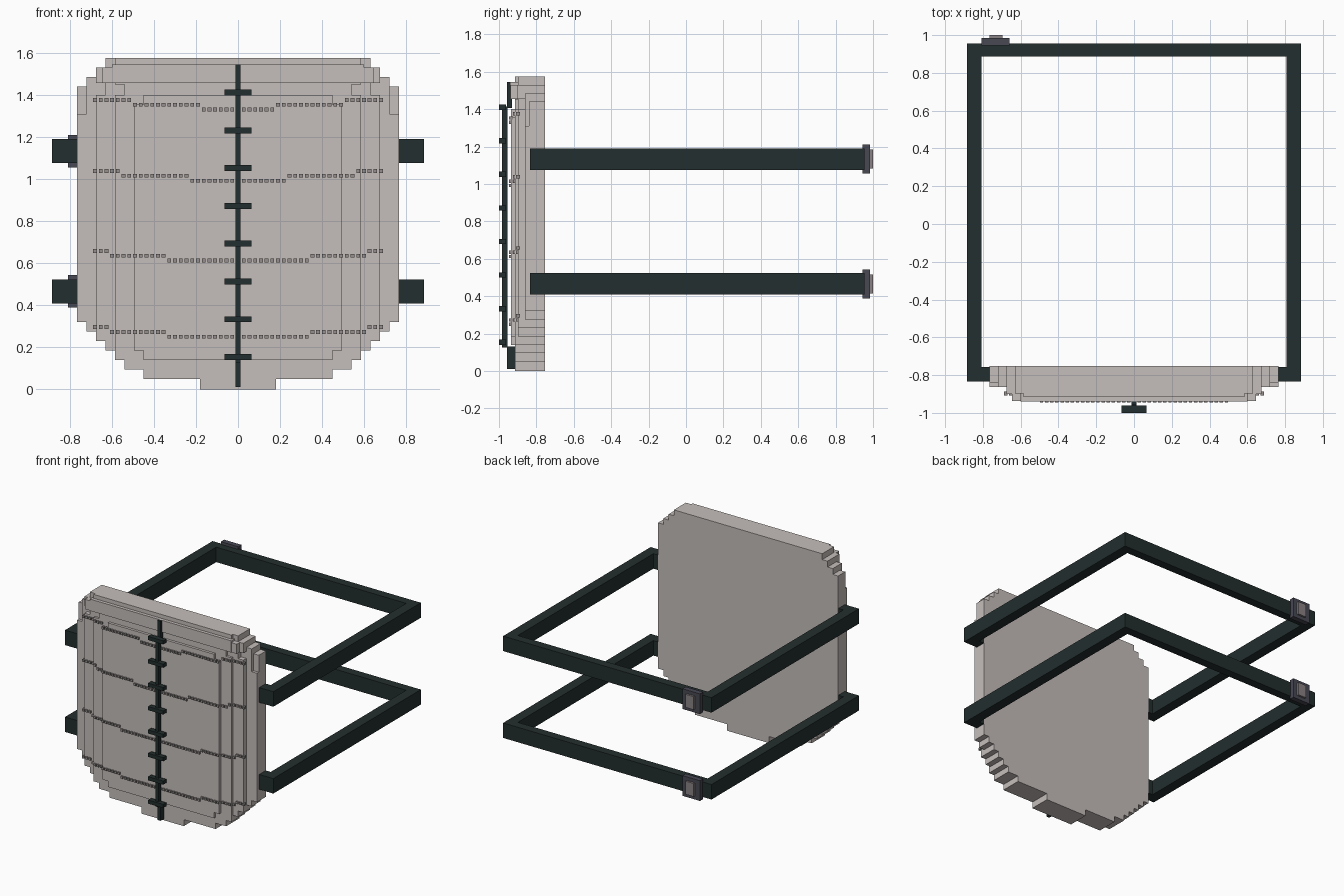
import bpy, bmesh

if "Cube" in bpy.data.objects:
    bpy.data.objects.remove(bpy.data.objects["Cube"])


def material(name, rgb):
    m = bpy.data.materials.new(name)
    lin = [((c / 255 + 0.055) / 1.055) ** 2.4 for c in rgb]
    m.diffuse_color = (*lin, 1)
    m.use_nodes = True
    m.node_tree.nodes["Principled BSDF"].inputs["Base Color"].default_value = m.diffuse_color
    return m


SHELL = material("warm grey shell", (197, 190, 187))
STITCH = material("mid grey stitching", (150, 144, 142))
STRAP = material("dark green black strap", (35, 46, 46))
BUCKLE = material("slate buckle", (72, 72, 84))
PLATE = material("pale buckle plate", (138, 130, 134))


def finish(name, bm, mat):
    bmesh.ops.recalc_face_normals(bm, faces=bm.faces)
    me = bpy.data.meshes.new(name)
    bm.to_mesh(me)
    bm.free()
    me.materials.append(mat)
    ob = bpy.data.objects.new(name, me)
    bpy.context.collection.objects.link(ob)
    return ob


def add_box(bm, x0, x1, y0, y1, z0, z1):
    vs = bmesh.ops.create_cube(bm, size=1)["verts"]
    for v in vs:
        v.co = ((x0 + x1) / 2 + v.co.x * (x1 - x0),
                (y0 + y1) / 2 + v.co.y * (y1 - y0),
                (z0 + z1) / 2 + v.co.z * (z1 - z0))


def boxes(name, mat, *dims):
    bm = bmesh.new()
    for d in dims:
        add_box(bm, *d)
    return finish(name, bm, mat)


def stepped_plate(name, rows, limit, y_back, y_front):
    """Symmetric stair-edged plate; rows are (bottom z, half width), last is the top z."""
    side = []
    for (z0, w), (z1, _) in zip(rows, rows[1:]):
        w = min(w, limit)
        if side and abs(side[-1][0] - w) < 1e-6:
            side[-1] = (w, z1)
        else:
            side += [(w, z0), (w, z1)]
    outline = side + [(-x, z) for x, z in reversed(side)]
    bm = bmesh.new()
    face = bm.faces.new([bm.verts.new((x, y_back, z)) for x, z in outline])
    ext = bmesh.ops.extrude_face_region(bm, geom=[face])["geom"]
    for v in ext:
        if isinstance(v, bmesh.types.BMVert):
            v.co.y = y_front
    return finish(name, bm, SHELL)


# Shell: layered plates whose edges climb in small steps
BACK = -0.753
rows = [(0, 0.18), (0.05, 0.45), (0.095, 0.54), (0.14, 0.585), (0.185, 0.63),
        (0.23, 0.675), (0.275, 0.72), (0.32, 0.765), (1.31, 0.72),
        (1.485, 0.675), (1.53, 0.63), (1.575, 0)]
upper = [(0.275, 0.675), (1.40, 0.63), (1.45, 0.0)]
stepped_plate("shell_back_plate", rows, 0.765, BACK, -0.862)
boxes("shell_shoulders", SHELL,
      *[(s * 0.7425 - 0.0225, s * 0.7425 + 0.0225, -0.84, BACK, 1.31, 1.44) for s in (-1, 1)])
stepped_plate("shell_middle_plate", rows[:8] + [(1.40, 0.63), (1.575, 0)], 0.675, -0.86, -0.898)
stepped_plate("shell_front_plate", rows[:8] + [(1.40, 0.54), (1.45, 0.60), (1.575, 0)],
              0.585, -0.86, -0.915)
stepped_plate("shell_centre_panel",
              [(0.14, 0.45), (0.185, 0.495), (1.355, 0.45), (1.40, 0)], 1, -0.90, -0.935)

# Top rim: raised band with stepped ends
boxes("top_rim", SHELL,
      (-0.60, 0.60, -0.94, -0.85, 1.455, 1.545),
      (-0.645, 0.645, -0.937, -0.85, 1.455, 1.53),
      (-0.675, 0.675, -0.90, -0.80, 1.455, 1.53))

# Stitch rows: small cubes that rise in steps toward the sides
bm = bmesh.new()
PITCH, S = 0.0272, 0.009
for z, inner, outer in ((0.25, 0.33, 0.60), (0.612, 0.33, 0.60),
                        (0.992, 0.24, 0.56), (1.33, 0.19, 0.51)):
    for i in range(-25, 26):
        x = i * PITCH
        a = abs(x)
        zz = z + (0 if a < inner else 0.023 if a < outer else 0.046)
        y = -0.935 if a < 0.495 else -0.915 if a < 0.585 else -0.898
        add_box(bm, x - S, x + S, y - 0.011, y + 0.01, zz - S, zz + S)
finish("stitch_rows", bm, STITCH)

# Spine cord down the front, with cross bars
boxes("spine_cord", STRAP,
      (-0.013, 0.013, -0.957, -0.912, 0.012, 0.13),
      (-0.013, 0.013, -0.983, -0.955, 0.125, 1.415),
      (-0.013, 0.013, -0.958, -0.93, 1.405, 1.545))
boxes("spine_cross_bars", STRAP,
      *[(-0.065, 0.065, -1.0, -0.962, 0.14 + i * 0.1795, 0.168 + i * 0.1795) for i in range(8)])

# Two strap loops with a buckle on the back of each
for name, z0, z1 in (("lower", 0.408, 0.523), ("upper", 1.075, 1.19)):
    boxes(name + "_strap", STRAP,
          (-0.885, -0.807, -0.835, 0.955, z0, z1),
          (0.807, 0.885, -0.835, 0.955, z0, z1),
          (-0.807, 0.807, 0.888, 0.955, z0, z1),
          (-0.807, -0.70, -0.835, -0.756, z0, z1),
          (0.70, 0.807, -0.835, -0.756, z0, z1))
    boxes(name + "_buckle", BUCKLE, (-0.808, -0.66, 0.945, 0.985, z0 - 0.02, z1 + 0.02))
    boxes(name + "_buckle_plate", PLATE, (-0.765, -0.695, 0.96, 1.0, z0 + 0.007, z1 - 0.007))
